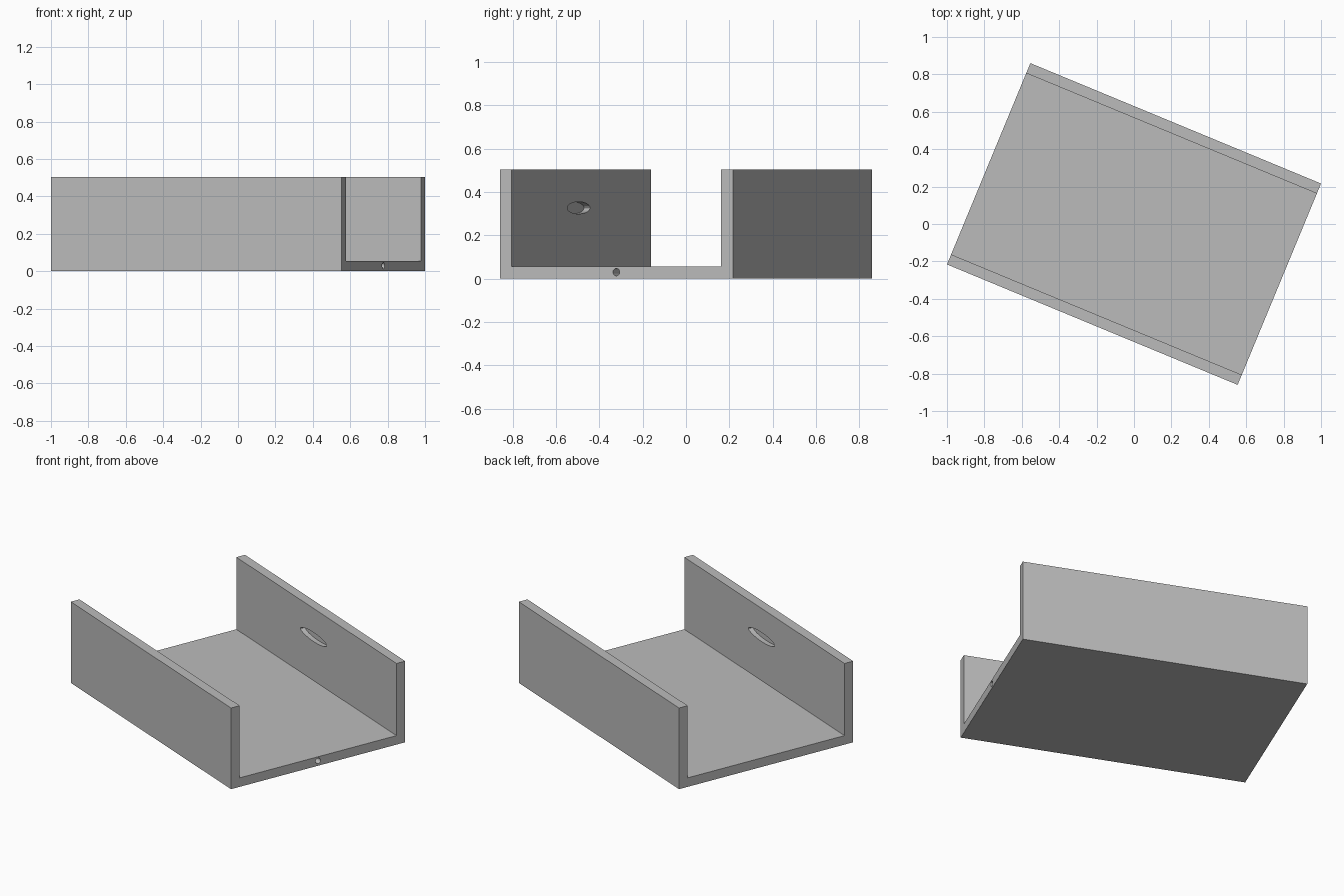
import bpy
import bmesh
import math
from mathutils import Matrix

LENGTH, WIDTH, HEIGHT = 1.682, 1.165, 0.505
WALL, FLOOR = 0.058, 0.056
TURN = Matrix.Rotation(math.radians(-22.5), 4, 'Z')

cube = bpy.data.objects.get("Cube")
if cube:
    bpy.data.objects.remove(cube, do_unlink=True)

grey = bpy.data.materials.new("plain_grey")
grey.use_nodes = True
colour = (0.5, 0.5, 0.5, 1)
grey.diffuse_color = colour
grey.node_tree.nodes["Principled BSDF"].inputs["Base Color"].default_value = colour


def add_object(name, bm):
    bmesh.ops.recalc_face_normals(bm, faces=bm.faces)
    mesh = bpy.data.meshes.new(name)
    bm.to_mesh(mesh)
    bm.free()
    mesh.materials.append(grey)
    obj = bpy.data.objects.new(name, mesh)
    bpy.context.collection.objects.link(obj)
    return obj


def cutter(name, place, axis, radii, depth):
    """Elliptical plug, centred on place and lying along axis."""
    bm = bmesh.new()
    bmesh.ops.create_cone(bm, cap_ends=True, segments=32, radius1=1, radius2=1, depth=depth)
    bm.transform(Matrix.Diagonal((*radii, 1, 1)))
    bm.transform(Matrix.Translation(place) @ Matrix.Rotation(math.pi / 2, 4, axis))
    obj = add_object(name, bm)
    obj.hide_render = True
    return obj


# U-shaped channel: half profile mirrored, then extruded along its length
half = [(WIDTH / 2, 0), (WIDTH / 2, HEIGHT), (WIDTH / 2 - WALL, HEIGHT), (WIDTH / 2 - WALL, FLOOR)]
profile = half + [(-y, z) for y, z in reversed(half)]
bm = bmesh.new()
face = bm.faces.new([bm.verts.new((-LENGTH / 2, y, z)) for y, z in profile])
grown = bmesh.ops.extrude_face_region(bm, geom=[face])["geom"]
bmesh.ops.translate(bm, vec=(LENGTH, 0, 0), verts=[v for v in grown if isinstance(v, bmesh.types.BMVert)])
channel = add_object("channel", bm)

# Shallow oval recesses on both inner walls, and a round bore in the right-hand end
inner = WIDTH / 2 - WALL
cutters = [cutter("oval_cutter", (-0.03 * s, inner * s, 0.327), 'X', (0.137, 0.028), 0.06) for s in (-1, 1)]
cutters.append(cutter("bore_cutter", (LENGTH / 2, 0, 0.03), 'Y', (0.017, 0.017), 0.3))

bpy.context.view_layer.objects.active = channel
for c in cutters:
    cut = channel.modifiers.new(c.name, 'BOOLEAN')
    cut.operation = 'DIFFERENCE'
    cut.solver = 'EXACT'
    cut.object = c
    bpy.ops.object.modifier_apply(modifier=cut.name)
    bpy.data.objects.remove(c, do_unlink=True)

# Turn the channel to its resting angle and smooth the hole sides
channel.data.transform(TURN)
bpy.ops.object.select_all(action='DESELECT')
channel.select_set(True)
bpy.ops.object.shade_smooth_by_angle(angle=math.radians(30))
